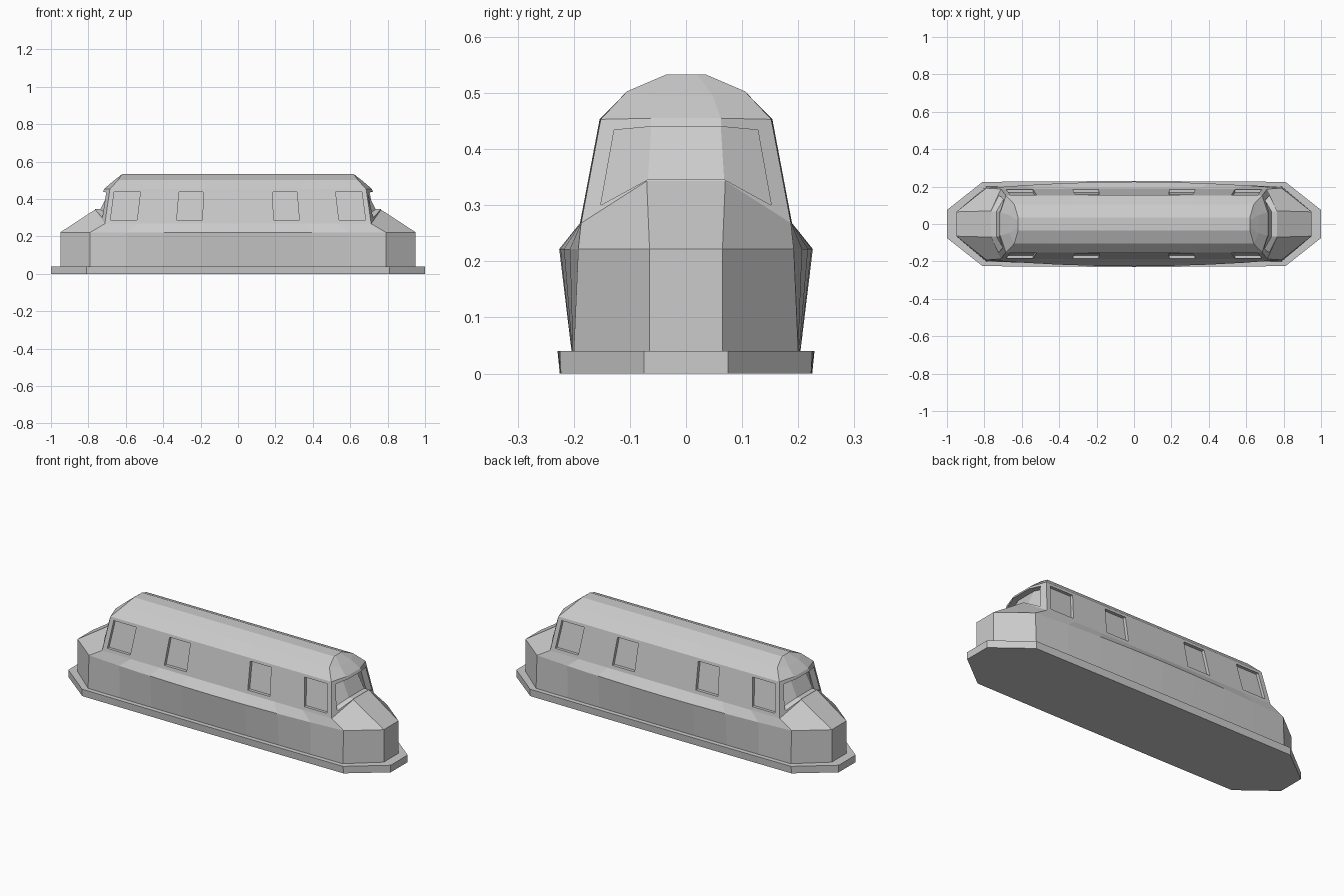
import bpy, bmesh

if "Cube" in bpy.data.objects:
    bpy.data.objects.remove(bpy.data.objects["Cube"])

SEG = 8  # divisions along each long side


def mesh_object(name, verts, faces):
    me = bpy.data.meshes.new(name)
    me.from_pydata(verts, [], faces)
    bm = bmesh.new()
    bm.from_mesh(me)
    bmesh.ops.recalc_face_normals(bm, faces=bm.faces)
    bm.to_mesh(me)
    bm.free()
    ob = bpy.data.objects.new(name, me)
    bpy.context.collection.objects.link(ob)
    return ob


def loft(name, rings):
    """Skin a stack of closed rings and cap both ends."""
    n = len(rings[0])
    verts = [v for r in rings for v in r]
    faces = [(k * n + i, k * n + (i + 1) % n, (k + 1) * n + (i + 1) % n, (k + 1) * n + i)
             for k in range(len(rings) - 1) for i in range(n)]
    faces += [tuple(reversed(range(n))), tuple(range(len(verts) - n, len(verts)))]
    return mesh_object(name, verts, faces)


def outline(xe, ye, ze, xc, yc, zc, bulge=0.0):
    """Blunt-ended outline: end edge at xe, corner at xc, bowed long sides."""
    half = [(xe, -ye, ze), (xe, ye, ze)]
    for i in range(SEG + 1):
        s = 1 - 2 * i / SEG
        half.append((s * xc, yc + bulge * (1 - s * s), zc))
    return half + [(-x, -y, z) for x, y, z in half]


# Base plate
loft("base_plate", [outline(1.0, .075, 0, .81, .223, 0, .002),
                    outline(1.0, .075, .04, .81, .225, .04, .004)])

# Hull, end hoods, cabin and faceted roof in one skin
body = loft("body", [
    outline(.95, .065, .04, .79, .200, .04, .004),
    outline(.95, .065, .222, .79, .192, .222, .034),
    outline(.765, .070, .343, .712, .187, .268, .002),
    outline(.715, .062, .455, .685, .152, .453, .002),
    outline(.668, .048, .495, .640, .105, .503),
    outline(.620, .020, .533, .620, .035, .533),
])


def wall_y(z):
    return .187 + (z - .268) * (.152 - .187) / (.453 - .268)


def side_window(sx, sy, x0, x1, x2, x3):
    """Slanted opening: bottom x0-x1, top x3-x2."""
    pts = [(x0, .287), (x1, .287), (x2, .437), (x3, .437)]
    return loft("side_window_cutter", [
        [(sx * x, sy * (wall_y(z) + d), z) for x, z in pts] for d in (-.016, .05)])


def windscreen(sx):
    """Three-facet opening wrapped round the cabin end."""
    pts = [(.716, .152, .300), (.765, .068, .346), (.765, -.068, .346), (.716, -.152, .300),
           (.693, -.128, .434), (.718, -.062, .440), (.718, .062, .440), (.693, .128, .434)]
    rings = [[(sx * (x + d), y, z) for x, y, z in pts] for d in (-.03, .06)]
    verts = rings[0] + rings[1]
    quads = [(0, 1, 6, 7), (1, 2, 5, 6), (2, 3, 4, 5)]
    faces = quads + [tuple(i + 8 for i in q) for q in quads]
    faces += [(i, (i + 1) % 8, (i + 1) % 8 + 8, i + 8) for i in range(8)]
    return mesh_object("windscreen_cutter", verts, faces)


# Window recesses
cutters = []
for sx in (-1, 1):
    cutters.append(windscreen(sx))
    for sy in (-1, 1):
        cutters.append(side_window(sx, sy, .54, .682, .662, .522))
        cutters.append(side_window(sx, sy, .19, .328, .315, .186))

bpy.context.view_layer.objects.active = body
for c in cutters:
    m = body.modifiers.new("cut", 'BOOLEAN')
    m.operation = 'DIFFERENCE'
    m.solver = 'EXACT'
    m.object = c
    bpy.ops.object.modifier_apply(modifier=m.name)
for c in cutters:
    bpy.data.objects.remove(c, do_unlink=True)
